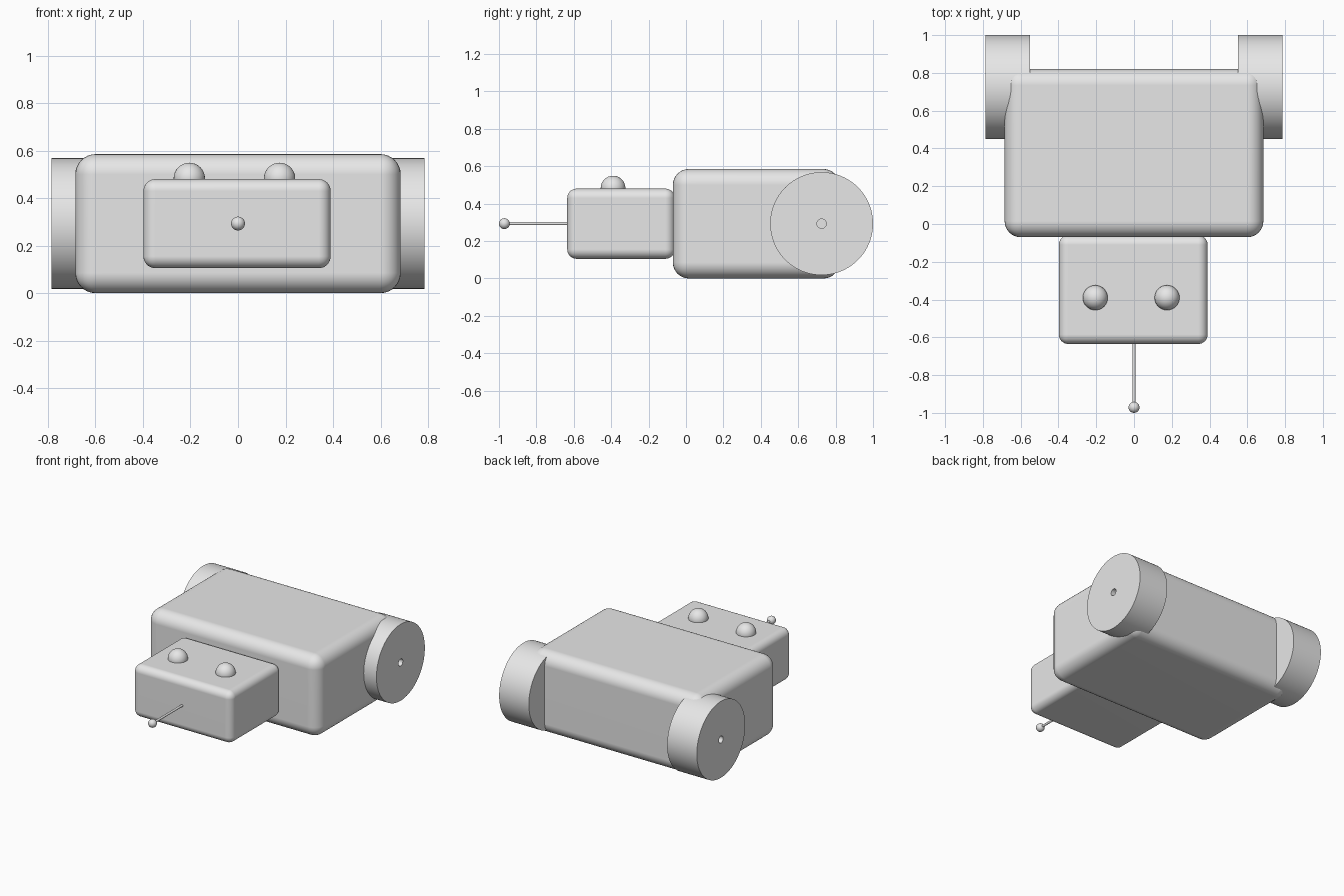
import bpy, bmesh, math
from mathutils import Vector, Matrix

cube = bpy.data.objects.get("Cube")
if cube:
    bpy.data.objects.remove(cube, do_unlink=True)

# Single plain grey finish
grey = bpy.data.materials.new("plain grey")
grey.use_nodes = True
colour = (0.8, 0.8, 0.8, 1)
grey.diffuse_color = colour
grey.node_tree.nodes["Principled BSDF"].inputs["Base Color"].default_value = colour


def finish(name, bm, location):
    """Turn a bmesh into a named, smooth-shaded object."""
    bmesh.ops.recalc_face_normals(bm, faces=bm.faces)
    mesh = bpy.data.meshes.new(name)
    bm.to_mesh(mesh)
    bm.free()
    mesh.materials.append(grey)
    obj = bpy.data.objects.new(name, mesh)
    bpy.context.collection.objects.link(obj)
    obj.location = location
    bpy.ops.object.select_all(action='DESELECT')
    obj.select_set(True)
    bpy.context.view_layer.objects.active = obj
    bpy.ops.object.shade_smooth_by_angle(angle=math.radians(40))
    return obj


def rounded_box(name, low, high, radius):
    low, high = Vector(low), Vector(high)
    bm = bmesh.new()
    bmesh.ops.create_cube(bm, size=1)
    bmesh.ops.scale(bm, vec=high - low, verts=bm.verts)
    bmesh.ops.bevel(bm, geom=bm.edges[:], offset=radius, segments=8,
                    profile=0.5, affect='EDGES')
    obj = finish(name, bm, (low + high) / 2)
    obj.modifiers.new("flat sides", 'WEIGHTED_NORMAL').keep_sharp = True


def ball(name, location, radius):
    bm = bmesh.new()
    bmesh.ops.create_uvsphere(bm, u_segments=32, v_segments=16, radius=radius)
    finish(name, bm, location)


def wheel(name, location, radius, bore, width):
    """Disc along x with a small axle hole, spun from a rectangle."""
    bm = bmesh.new()
    h = width / 2
    corners = [bm.verts.new((x, 0, r)) for x, r in
               ((-h, bore), (h, bore), (h, radius), (-h, radius))]
    edges = [bm.edges.new((corners[i], corners[(i + 1) % 4])) for i in range(4)]
    bmesh.ops.spin(bm, geom=corners + edges, axis=(1, 0, 0), cent=(0, 0, 0),
                   angle=math.tau, steps=96, use_duplicate=False)
    bmesh.ops.remove_doubles(bm, verts=bm.verts, dist=0.0001)
    finish(name, bm, location)


# Body and head
rounded_box("body", (-0.685, -0.07, 0), (0.685, 0.82, 0.585), 0.085)
rounded_box("head", (-0.398, -0.635, 0.105), (0.39, -0.06, 0.48), 0.05)

# Wheels at the back corners
for side, x in (("left", 0.668), ("right", -0.668)):
    wheel(side + "_wheel", (x, 0.725, 0.293), 0.275, 0.025, 0.236)

# Eyes on top of the head
for side, x in (("left", 0.175), ("right", -0.205)):
    ball(side + "_eye", (x, -0.39, 0.483), 0.066)

# Forward antenna with a ball tip
bm = bmesh.new()
bmesh.ops.create_cone(bm, cap_ends=True, segments=24, radius1=0.008,
                      radius2=0.008, depth=0.37,
                      matrix=Matrix.Rotation(math.pi / 2, 4, 'X'))
finish("antenna_rod", bm, (0, -0.785, 0.293))
ball("antenna_tip", (0, -0.971, 0.293), 0.029)
